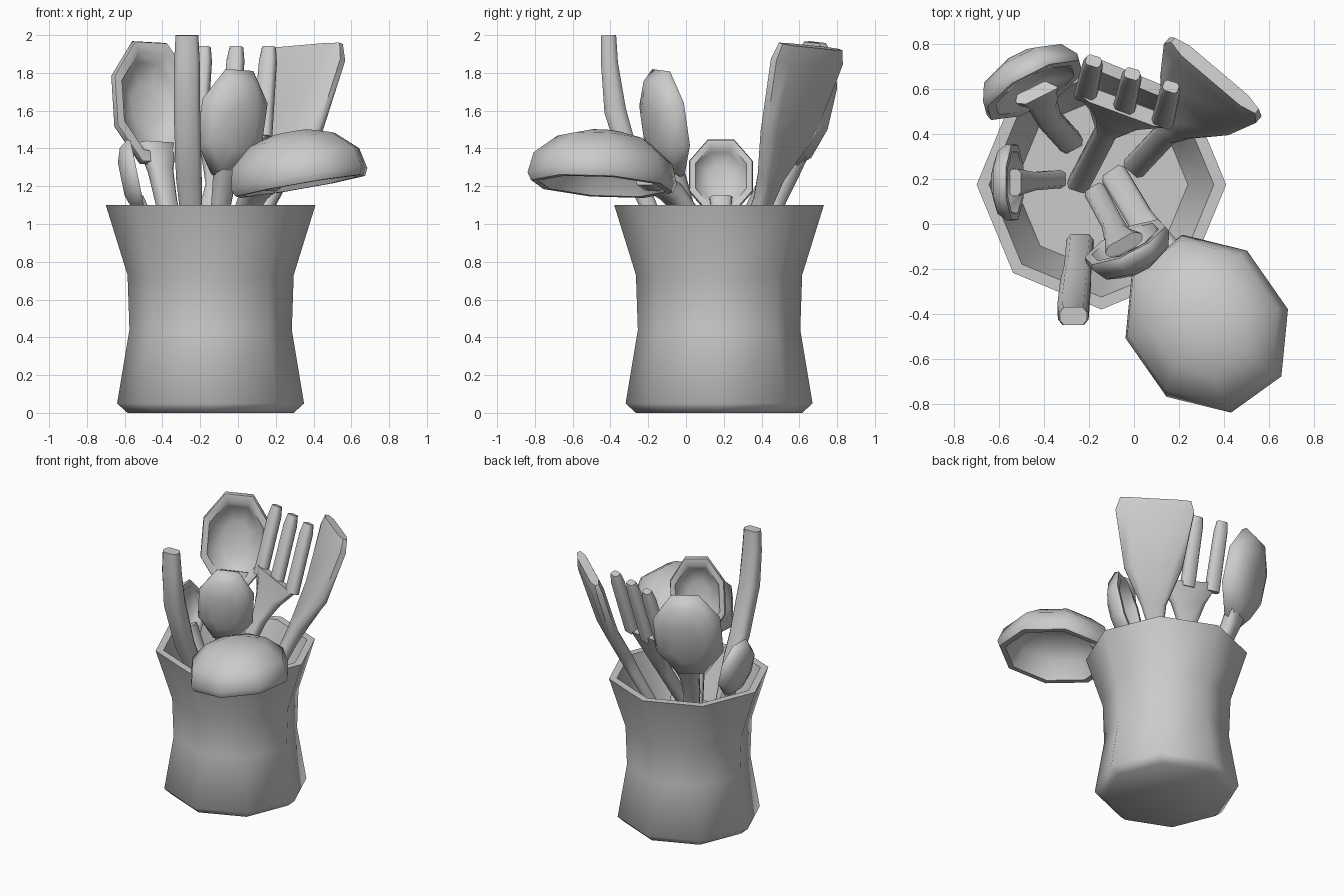
import bpy, bmesh, math
from mathutils import Vector

cube = bpy.data.objects.get("Cube")
if cube:
    bpy.data.objects.remove(cube, do_unlink=True)

grey = bpy.data.materials.new("plain grey")
grey.use_nodes = True
grey.diffuse_color = (0.6, 0.6, 0.6, 1)
grey.node_tree.nodes["Principled BSDF"].inputs["Base Color"].default_value = (0.6, 0.6, 0.6, 1)


def skin(name, rings, sharp=60):
    """Bridge a list of equal rings, cap both ends and smooth the result."""
    bm = bmesh.new()
    loops = [[bm.verts.new(p) for p in ring] for ring in rings]
    n = len(loops[0])
    for a, b in zip(loops, loops[1:]):
        for i in range(n):
            j = (i + 1) % n
            bm.faces.new((a[i], a[j], b[j], b[i]))
    bm.faces.new(loops[0][::-1])
    bm.faces.new(loops[-1])
    bmesh.ops.recalc_face_normals(bm, faces=bm.faces)
    mesh = bpy.data.meshes.new(name)
    bm.to_mesh(mesh)
    bm.free()
    mesh.materials.append(grey)
    obj = bpy.data.objects.new(name, mesh)
    bpy.context.collection.objects.link(obj)
    bpy.ops.object.select_all(action='DESELECT')
    obj.select_set(True)
    bpy.context.view_layer.objects.active = obj
    bpy.ops.object.shade_smooth_by_angle(angle=math.radians(sharp))
    return obj


CHAMFER = [(1, -.45), (1, .45), (.7, 1), (-.7, 1), (-1, .45), (-1, -.45), (-.7, -1), (.7, -1)]


def bar(name, side, stations):
    """Chamfered bar through stations of (centre, half width, half thickness)."""
    pts = [Vector(s[0]) for s in stations]
    rings = []
    for i, (c, hw, ht) in enumerate(stations):
        t = (pts[min(i + 1, len(pts) - 1)] - pts[max(i - 1, 0)]).normalized()
        w = Vector(side)
        w = (w - t * w.dot(t)).normalized()
        d = t.cross(w)
        rings.append([pts[i] + w * hw * x + d * ht * y for x, y in CHAMFER])
    return skin(name, rings)


def bowl(name, neck, tip, facing, half_width, profile):
    """Eight-sided hollow bowl; profile holds (scale, depth behind the rim)."""
    neck, tip = Vector(neck), Vector(tip)
    mid, u = (neck + tip) / 2, (tip - neck) / 2
    n = Vector(facing)
    n = (n - u * n.dot(u) / u.length_squared).normalized()
    w = u.normalized().cross(n) * half_width
    grow = 1 / math.cos(math.pi / 8)
    angles = [math.pi * (i + .5) / 4 for i in range(8)]
    return skin(name, [[mid + (u * math.cos(a) + w * math.sin(a)) * s * grow - n * d
                        for a in angles] for s, d in profile])


def spoon_profile(depth):
    return [(.45, depth), (.82, depth * .72), (1, depth * .2), (.97, 0),
            (.8, 0), (.68, depth * .45), (.35, depth * .7)]


# Pot: flared octagonal crock with a raised inner floor
centre = Vector((-.145, .175, 0))
pot = [(.44, 0), (.495, .05), (.43, .44), (.44, .73), (.555, 1.1), (.5, 1.1), (.385, .73)]
skin("pot", [[centre + Vector((r * math.cos(i * math.pi / 4), r * math.sin(i * math.pi / 4), z))
              for i in range(8)] for r, z in pot])

# Large spoon at the back
bowl("large_spoon_bowl", (-.42, .52, 1.32), (-.46, .67, 1.97), (.45, -.88, .1), .235, spoon_profile(.15))
bar("large_spoon_handle", (.88, .47, 0), [
    ((-.28, .36, .7), .055, .04), ((-.38, .47, 1.12), .055, .045),
    ((-.41, .54, 1.28), .065, .05), ((-.43, .6, 1.42), .11, .04)])

# Medium spoon, its hollow turned to the back
bowl("medium_spoon_bowl", (-.08, -.04, 1.26), (0, -.12, 1.82), (-.45, .88, .1), .19, spoon_profile(.13))
bar("medium_spoon_handle", (.88, .47, 0), [
    ((-.17, .14, .7), .05, .04), ((-.09, -.01, 1.1), .05, .04),
    ((-.07, -.06, 1.25), .06, .045), ((-.04, -.1, 1.38), .09, .04)])

# Small spoon on the left-hand side
bowl("small_spoon_bowl", (-.49, .185, 1.06), (-.57, .185, 1.45), (1, 0, .2), .17, spoon_profile(.09))
bar("small_spoon_handle", (0, 1, 0), [
    ((-.33, .2, .7), .04, .035), ((-.45, .19, .95), .04, .035), ((-.53, .185, 1.14), .06, .03)])

# Ladle hanging over the front of the rim
bowl("ladle_bowl", (.11, -.13, 1.15), (.55, -.76, 1.25), (.1, .05, -1), .335,
     [(.25, .29), (.62, .25), (.93, .15), (1, .04), (.95, 0), (.85, 0), (.7, .13), (.35, .2)])
bar("ladle_handle", (.8, .55, 0), [
    ((-.09, .22, .7), .06, .035), ((.03, .02, 1.05), .06, .04),
    ((.09, -.08, 1.17), .08, .05), ((.17, -.2, 1.25), .1, .05)])

# Bent stick leaning over the front
bar("stick", (1, 0, 0), [
    ((-.24, -.08, .7), .06, .04), ((-.25, -.2, 1.1), .06, .045), ((-.26, -.27, 1.25), .068, .05),
    ((-.27, -.375, 1.6), .07, .058), ((-.27, -.405, 1.85), .068, .045), ((-.27, -.41, 2), .06, .04)])

# Spatula at the back
bar("spatula", (.75, -.66, 0), [
    ((.0, .25, .7), .055, .035), ((.15, .41, 1.12), .055, .04), ((.2, .45, 1.25), .085, .045),
    ((.28, .54, 1.48), .2, .045), ((.35, .64, 1.86), .27, .045), ((.36, .66, 1.94), .245, .03)])

# Fork: handle with fanned palm and three tines
across = (.95, -.3, 0)
bar("fork_handle", across, [
    ((-.25, .17, .7), .05, .035), ((-.12, .42, 1.2), .05, .04),
    ((-.08, .48, 1.36), .12, .04), ((-.045, .52, 1.5), .22, .035)])
for i, label in enumerate(("left", "middle", "right")):
    root = Vector((-.215 + .172 * i, .575 - .057 * i, 1.46))
    tip = root + Vector((.035, .15, .475))
    bar("fork_tine_" + label, across, [
        (root, .05, .035), (root.lerp(tip, .85), .045, .035), (tip, .035, .025)])
